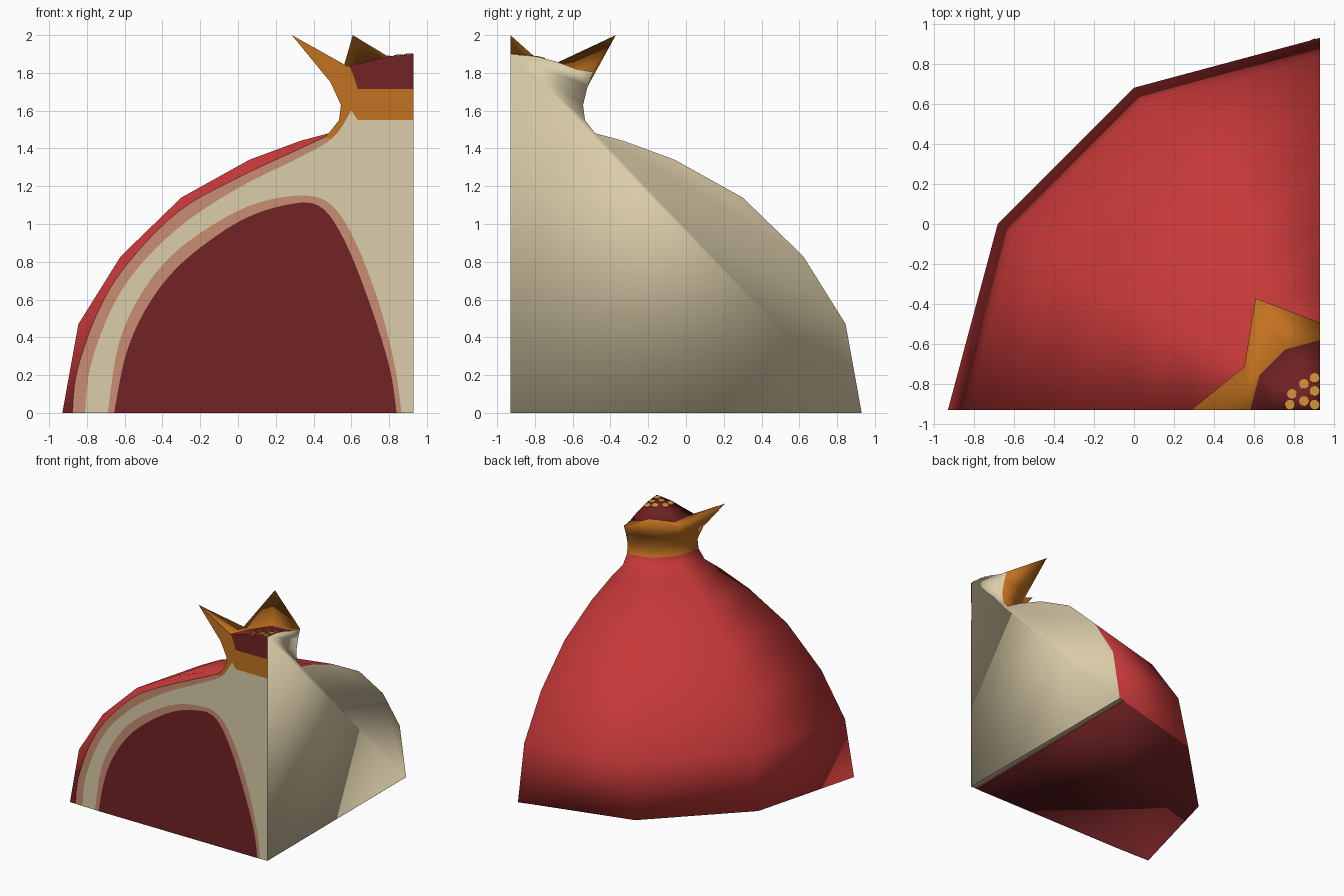
import bpy, bmesh, math
from mathutils import Vector

if "Cube" in bpy.data.objects:
    bpy.data.objects.remove(bpy.data.objects["Cube"])

AX, AY = 0.93, -0.93          # core axis of the fruit = corner of the wedge


def mat(name, rgb):
    m = bpy.data.materials.new(name)
    m.diffuse_color = (*rgb, 1)
    m.use_nodes = True
    m.node_tree.nodes["Principled BSDF"].inputs["Base Color"].default_value = m.diffuse_color
    return m


RED = mat("skin red", (0.57, 0.040, 0.040))
DARK = mat("seed dark red", (0.17, 0.016, 0.018))
ORANGE = mat("calyx orange", (0.54, 0.17, 0.014))
CREAM = mat("pith cream", (0.71, 0.61, 0.40))
SALMON = mat("membrane salmon", (0.58, 0.27, 0.17))
YELLOW = mat("stamen yellow", (0.62, 0.26, 0.04))


def finish(name, bm, mats, smooth=False):
    me = bpy.data.meshes.new(name)
    bm.to_mesh(me)
    bm.free()
    for m in mats:
        me.materials.append(m)
    for p in me.polygons:
        p.use_smooth = smooth
    ob = bpy.data.objects.new(name, me)
    bpy.context.collection.objects.link(ob)
    return ob


def curve(pts, n=5):
    """Catmull-Rom smoothing of a few points."""
    P = [Vector(p) for p in [pts[0], *pts, pts[-1]]]
    out = []
    for a, b, c, d in zip(P, P[1:], P[2:], P[3:]):
        for i in range(n):
            t = i / n
            out.append(0.5 * (2 * b + (c - a) * t + (2 * a - 5 * b + 4 * c - d) * t * t
                              + (3 * b - a - 3 * c + d) * t ** 3))
    return [tuple(p) for p in out] + [pts[-1]]


# Wedge body: quarter of a 12-sided lathe; calyx points alternate with notches
SKIN = [(1.86, 0), (1.775, .47), (1.55, .83), (1.23, 1.14), (.87, 1.34),
        (.60, 1.44), (.45, 1.48), (.395, 1.55), (.385, 1.63)]
POINT = [(.44, 1.75), (.645, 2.0), (.35, 1.835)]
NOTCH = [(.41, 1.73), (.437, 1.805), (.35, 1.82)]
CAP = [(.25, 1.858), (.13, 1.888)]
CAP_START = len(SKIN) + 2

bm = bmesh.new()
cols = []
for k in range(4):
    a = math.radians(90 + 30 * k)
    prof = SKIN + (POINT if k % 2 else NOTCH) + CAP
    cols.append([bm.verts.new((AX + r * math.cos(a), AY + r * math.sin(a), z)) for r, z in prof])
top = bm.verts.new((AX, AY, 1.9))
base = bm.verts.new((AX, AY, 0))


def face(vs, mi):
    bm.faces.new(vs).material_index = mi


for c, d in zip(cols, cols[1:]):
    for i in range(len(c) - 1):
        mi = 0 if i < 7 else (1 if i < CAP_START else 2)
        face((c[i], d[i], d[i + 1], c[i + 1]), mi)
    face((c[-1], d[-1], top), 2)
face([base, *[c[0] for c in cols]], 2)            # underside
face([base, *cols[0], top], 3)                    # right cut
face([base, *cols[-1], top], 0)                   # front cut
bmesh.ops.recalc_face_normals(bm, faces=bm.faces)
finish("fruit_wedge", bm, [RED, ORANGE, DARK, CREAM], smooth=True)


# Painted layers on the front cut, each a hair in front of the last
def plate(name, pts, m, to3d, facing):
    bm = bmesh.new()
    f = bm.faces.new([bm.verts.new(to3d(*p)) for p in pts])
    f.normal_update()
    if f.normal.dot(Vector(facing)) < 0:
        f.normal_flip()
    finish(name, bm, [m])


def front_plate(name, pts, m, layer):
    plate(name, pts, m, lambda x, z: (x, AY - 0.0015 * layer, z), (0, -1, 0))


rind = curve([(-.877, 0), (-.85, .23), (-.735, .55), (-.577, .80), (-.31, 1.07),
              (0, 1.245), (.32, 1.395), (.47, 1.465)])
front_plate("outer_membrane", rind + [(.55, 1.5), (.93, 1.5), (.93, 0)], SALMON, 1)

calyx = [(AX - r, z) for r, z in SKIN[6:] + POINT + CAP]
front_plate("calyx_cut", calyx + [(.93, 1.9), (.93, 1.5), (.6, 1.45), (.45, 1.455)], ORANGE, 2)

pith = curve([(-.81, 0), (-.78, .25), (-.67, .55), (-.52, .78), (-.29, 1.0),
              (0, 1.19), (.32, 1.35), (.5, 1.455), (.6, 1.6)])
front_plate("pith_cut", pith + [(.635, 1.55), (.93, 1.55), (.93, 0)], CREAM, 3)

membrane = curve([(-.69, 0), (-.63, .37), (-.5, .65), (-.31, .87), (0, 1.07), (.26, 1.145),
                  (.46, 1.125), (.6, .95), (.74, .6), (.83, .25), (.865, 0)])
front_plate("seed_membrane", membrane, SALMON, 4)

seeds = curve([(-.656, 0), (-.59, .32), (-.47, .58), (-.29, .80), (0, 1.01), (.25, 1.10),
               (.43, 1.095), (.56, .92), (.69, .60), (.80, .25), (.84, 0)])
front_plate("seed_chamber", seeds, DARK, 5)

cap_edge = [(AX - r, z) for r, z in CAP]
front_plate("calyx_filling", [(.93, 1.715), (.635, 1.715), (.61, 1.79), (.59, 1.835)]
            + cap_edge + [(.93, 1.9)], DARK, 5)


# Pith and membrane strips on the underside along the right cut
def under_plate(name, x0, x1, m):
    y0, y1 = AY, 0.93 - 0.27 * (AX - x0)
    plate(name, [(x0, y0), (x1, y0), (x1, 0.93), (x0, y1)], m,
          lambda x, y: (x, y, -0.001), (0, 0, -1))


under_plate("underside_membrane", .875, .905, SALMON)
under_plate("underside_pith", .905, .93, CREAM)

# Stamen dots lying on the calyx cap
CAP_LINE = [(0, 1.9), *CAP[::-1], (.35, 1.825)]
for i, (dx, dy) in enumerate([(-.08, .13), (-.14, .08), (-.027, .16), (-.027, .095),
                              (-.08, .045), (-.15, .027), (-.027, .027)]):
    r = math.hypot(dx, dy)
    for (r0, z0), (r1, z1) in zip(CAP_LINE, CAP_LINE[1:]):
        if r0 <= r <= r1:
            slope = (z1 - z0) / (r1 - r0)
            z = z0 + slope * (r - r0)
            break
    normal = Vector((-slope * dx / r, -slope * dy / r, 1))
    bm = bmesh.new()
    bmesh.ops.create_cone(bm, cap_ends=True, segments=12, radius1=.025, radius2=.025, depth=.009)
    bm.transform(normal.to_track_quat('Z', 'Y').to_matrix().to_4x4())
    bmesh.ops.translate(bm, verts=bm.verts, vec=(AX + dx, AY + dy, z))
    finish(f"stamen_{i + 1}", bm, [YELLOW])
